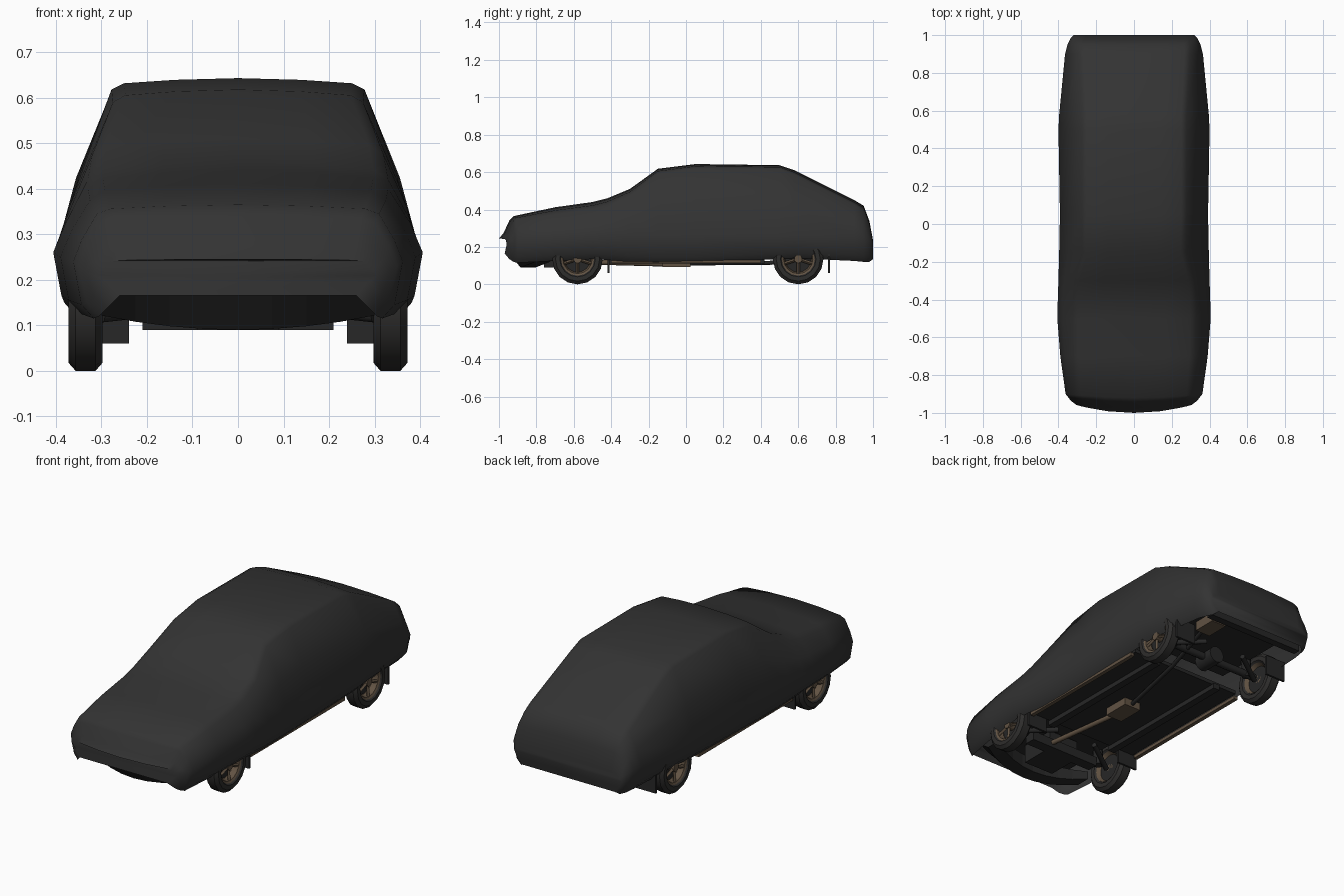
import bpy, bmesh, math
from mathutils import Vector

if "Cube" in bpy.data.objects:
    bpy.data.objects.remove(bpy.data.objects["Cube"])


def material(name, rgb):
    m = bpy.data.materials.new(name)
    m.diffuse_color = (*rgb, 1)
    m.use_nodes = True
    m.node_tree.nodes["Principled BSDF"].inputs["Base Color"].default_value = m.diffuse_color
    return m


CLOTH = material("charcoal cloth", (0.033, 0.033, 0.033))
RUBBER = material("tyre rubber", (0.027, 0.026, 0.025))
BLACK = material("underbody black", (0.02, 0.02, 0.02))
BRONZE = material("bronze metal", (0.12, 0.085, 0.055))


def finish(bm, name, mat, smooth=None):
    bmesh.ops.recalc_face_normals(bm, faces=bm.faces)
    me = bpy.data.meshes.new(name)
    bm.to_mesh(me)
    bm.free()
    ob = bpy.data.objects.new(name, me)
    bpy.context.collection.objects.link(ob)
    me.materials.append(mat)
    if smooth:
        bpy.ops.object.select_all(action='DESELECT')
        ob.select_set(True)
        bpy.context.view_layer.objects.active = ob
        bpy.ops.object.shade_smooth_by_angle(angle=math.radians(smooth))
    return ob


def box(name, mat, centre, size):
    bm = bmesh.new()
    bmesh.ops.create_cube(bm, size=1)
    for v in bm.verts:
        v.co = Vector(centre) + Vector([a * b for a, b in zip(v.co, size)])
    return finish(bm, name, mat)


def rod(name, mat, a, b, r, sides=8):
    a, b = Vector(a), Vector(b)
    bm = bmesh.new()
    bmesh.ops.create_cone(bm, cap_ends=True, segments=sides, radius1=r, radius2=r, depth=(b - a).length)
    turn = (b - a).to_track_quat('Z', 'Y').to_matrix()
    for v in bm.verts:
        v.co = turn @ v.co + (a + b) / 2
    return finish(bm, name, mat, 50)


# Cloth cover: cross-sections lofted from nose to tail
# y, top z, shoulder half width, shoulder z, widest half width, widest z, hem z
SECTIONS = [
    (-1.00, 0.245, 0.28, 0.240, 0.305, 0.21, 0.165),
    (-0.975, 0.275, 0.29, 0.270, 0.335, 0.22, 0.135),
    (-0.945, 0.340, 0.30, 0.325, 0.350, 0.23, 0.12),
    (-0.92, 0.365, 0.31, 0.345, 0.362, 0.24, 0.115),
    (-0.70, 0.412, 0.325, 0.375, 0.390, 0.25, 0.125),
    (-0.50, 0.440, 0.33, 0.400, 0.406, 0.26, 0.135),
    (-0.42, 0.460, 0.33, 0.420, 0.404, 0.26, 0.13),
    (-0.30, 0.510, 0.32, 0.475, 0.400, 0.26, 0.12),
    (-0.15, 0.618, 0.275, 0.590, 0.396, 0.26, 0.115),
    (0.05, 0.643, 0.278, 0.618, 0.392, 0.26, 0.115),
    (0.50, 0.637, 0.278, 0.615, 0.400, 0.26, 0.135),
    (0.58, 0.610, 0.278, 0.585, 0.396, 0.26, 0.14),
    (0.90, 0.450, 0.295, 0.425, 0.365, 0.26, 0.125),
    (0.95, 0.420, 0.295, 0.395, 0.352, 0.25, 0.12),
    (0.98, 0.340, 0.290, 0.325, 0.338, 0.24, 0.12),
    (1.00, 0.235, 0.285, 0.230, 0.320, 0.20, 0.135),
]


def half_section(zt, w, zs, wm, zm, zb):
    return [(0, zt), (w * 0.5, zt - (zt - zs) * 0.15), (w * 0.9, zt - (zt - zs) * 0.45), (w, zs),
            (w + (wm - w) * 0.64, zs + (zm - zs) * 0.54), (wm, zm),
            (wm - 0.018, zb + 0.03), (wm - 0.045, zb)]


bm = bmesh.new()
rows = []
for y, *shape in SECTIONS:
    half = half_section(*shape)
    outline = [(-x, z) for x, z in half[:0:-1]] + half
    bow = 0.45 * max(0, (-y - 0.88) / 0.12)       # rounded nose in plan
    rows.append([bm.verts.new((x, y + bow * x * x, z)) for x, z in outline])
for r0, r1 in zip(rows, rows[1:]):
    for i in range(len(r0) - 1):
        bm.faces.new((r0[i], r0[i + 1], r1[i + 1], r1[i]))
for row in (rows[0], rows[-1]):                   # closed nose and tail
    n = len(row)
    for i in range(n // 2):
        face = (row[i], row[i + 1], row[n - 2 - i], row[n - 1 - i])
        bm.faces.new(list(dict.fromkeys(face)))
finish(bm, "cloth_cover", CLOTH, 60)


# Wheels: lathed tyre, bronze dish and spokes
def lathe(name, mat, profile, centre, sides=16):
    bm = bmesh.new()
    rings = []
    for x, r in profile:
        rings.append([bm.verts.new((centre[0] + x,
                                    centre[1] + r * math.sin(2 * math.pi * k / sides),
                                    centre[2] - r * math.cos(2 * math.pi * k / sides))) for k in range(sides)])
    for a, b in zip(rings, rings[1:]):
        for k in range(sides):
            j = (k + 1) % sides
            bm.faces.new((a[k], a[j], b[j], b[k]))
    return finish(bm, name, mat, 40)


R = 0.135
for s, side in ((1, "right"), (-1, "left")):
    for y, end in ((-0.58, "front"), (0.60, "rear")):
        tag = f"{end}_{side}"
        c = (s * 0.335, y, R)
        lathe("tyre_" + tag, RUBBER, [(s * x, r) for x, r in (
            (-0.025, 0.085), (-0.037, 0.095), (-0.037, 0.118), (-0.022, R), (0.022, R),
            (0.037, 0.118), (0.037, 0.095), (0.025, 0.085))], c)
        lathe("rim_" + tag, BRONZE, [(s * x, r) for x, r in (
            (0.03, 0.09), (0.024, 0.078), (-0.005, 0.07), (-0.03, 0.085))], c)
        lathe("wheel_back_" + tag, BLACK, [(s * -0.01, 0.072), (s * -0.01, 0.002)], c)
        rod("hub_" + tag, BRONZE, (s * 0.325, y, R), (s * 0.362, y, R), 0.022, 10)
        for k in range(5):
            a = 2 * math.pi * k / 5
            dy, dz = math.sin(a), -math.cos(a)
            rod(f"spoke_{tag}_{k}", BRONZE, (s * 0.35, y + dy * 0.015, R + dz * 0.015),
                (s * 0.352, y + dy * 0.078, R + dz * 0.078), 0.009, 4)
        # mud flap behind the wheel
        box("mud_flap_" + tag, BLACK, (s * 0.30, y + 0.165, 0.115), (0.12, 0.012, 0.11))
        # suspension arm and spring
        rod("suspension_arm_" + tag, BLACK, (s * 0.12, y + 0.12, 0.14), (s * 0.30, y, 0.12), 0.014)
        rod("spring_" + tag, BLACK, (s * 0.25, y, 0.12), (s * 0.24, y, 0.30), 0.025, 10)
    # sill strip
    box("sill_" + side, BRONZE, (s * 0.345, 0.0, 0.122), (0.022, 0.80, 0.018))
    box("chassis_rail_" + side, BLACK, (s * 0.2, 0.0, 0.125), (0.04, 0.84, 0.03))

# Underbody
box("floor_pan", BLACK, (0, 0.0, 0.145), (0.67, 0.82, 0.02))
box("rear_floor", BLACK, (0, 0.69, 0.22), (0.50, 0.56, 0.02))
box("front_floor", BLACK, (0, -0.65, 0.21), (0.50, 0.50, 0.02))
box("front_crossmember", BLACK, (0, -0.58, 0.115), (0.42, 0.06, 0.05))
box("engine_sump", BLACK, (0, -0.66, 0.14), (0.18, 0.2, 0.1))
rod("rear_axle", BLACK, (-0.30, 0.60, R), (0.30, 0.60, R), 0.02)
rod("differential", BLACK, (0, 0.54, R), (0, 0.66, R), 0.045, 12)
box("rear_valance", BLACK, (0, 0.95, 0.155), (0.58, 0.04, 0.06))

# Front lip, bowed to follow the nose
bm = bmesh.new()
stations = []
for i in range(9):
    x = -0.30 + 0.075 * i
    y = -0.945 + 0.9 * x * x
    low = 0.09 + 0.35 * x * x
    stations.append([bm.verts.new(p) for p in (
        (x, y, 0.165), (x, y + 0.06, low), (x, y + 0.14, low), (x, y + 0.14, 0.165))])
for a, b in zip(stations, stations[1:]):
    for k in range(4):
        bm.faces.new((a[k], a[(k + 1) % 4], b[(k + 1) % 4], b[k]))
bm.faces.new(stations[0])
bm.faces.new(stations[-1])
finish(bm, "front_lip", BLACK)

# Exhaust
rod("exhaust_front_pipe", BRONZE, (0.08, -0.56, 0.12), (0.035, -0.12, 0.108), 0.013)
box("exhaust_centre_box", BRONZE, (0.03, -0.05, 0.112), (0.10, 0.15, 0.04))
rod("exhaust_mid_pipe", BLACK, (0.03, 0.02, 0.112), (0.12, 0.45, 0.115), 0.011)
rod("exhaust_rear_pipe", BLACK, (0.12, 0.45, 0.115), (0.2, 0.80, 0.155), 0.011)
box("exhaust_rear_box", BRONZE, (0.20, 0.85, 0.155), (0.09, 0.13, 0.05))
